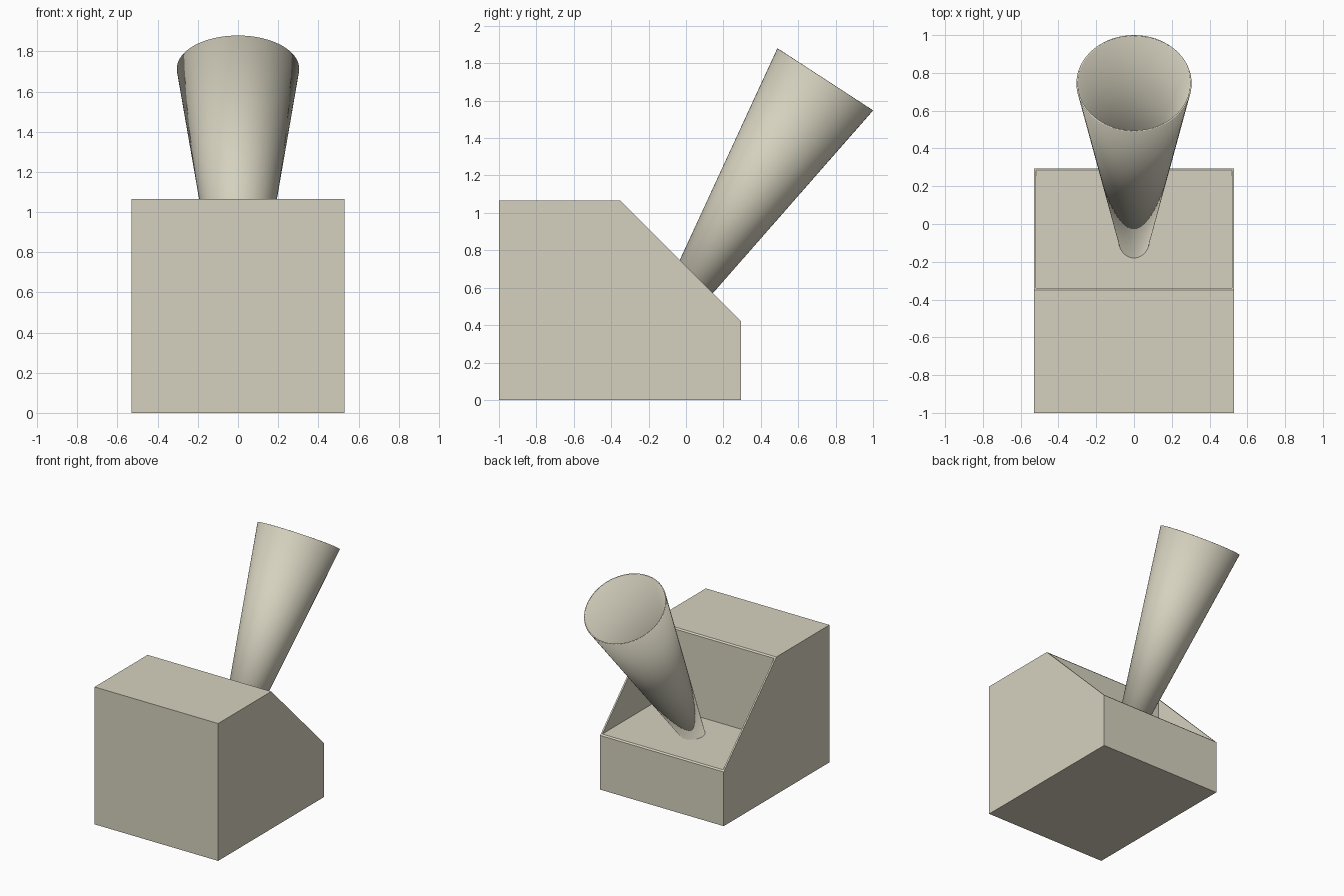
import bpy, bmesh, math
from mathutils import Vector, Matrix

cube = bpy.data.objects.get("Cube")
if cube:
    bpy.data.objects.remove(cube, do_unlink=True)

beige = bpy.data.materials.new("warm_beige")
beige.use_nodes = True
COLOUR = (0.67, 0.64, 0.52, 1)
beige.diffuse_color = COLOUR
beige.node_tree.nodes["Principled BSDF"].inputs["Base Color"].default_value = COLOUR


def add_object(name, bm):
    bmesh.ops.recalc_face_normals(bm, faces=bm.faces)
    mesh = bpy.data.meshes.new(name)
    bm.to_mesh(mesh)
    bm.free()
    mesh.materials.append(beige)
    obj = bpy.data.objects.new(name, mesh)
    bpy.context.collection.objects.link(obj)
    return obj


def prism(name, profile, half_width):
    """Extrude a (y, z) side profile across x."""
    bm = bmesh.new()
    face = bm.faces.new([bm.verts.new((-half_width, y, z)) for y, z in profile])
    moved = bmesh.ops.extrude_face_region(bm, geom=[face])["geom"]
    verts = [v for v in moved if isinstance(v, bmesh.types.BMVert)]
    bmesh.ops.translate(bm, verts=verts, vec=(2 * half_width, 0, 0))
    return add_object(name, bm)


# Block with a sloped back, hollowed by a wedge that leaves a thin rim
block = prism("block", [(-1, 0), (0.295, 0), (0.295, 0.42), (-0.35, 1.065), (-1, 1.065)], 0.53)
recess = prism("recess_cutter", [(-0.34, 0.43), (0.285, 0.43), (0.385, 0.43),
                                 (0.385, 1.2), (-0.34, 1.2)], 0.518)
recess.hide_render = True
recess.hide_viewport = True
cut = block.modifiers.new("recess", 'BOOLEAN')
cut.object = recess
cut.operation = 'DIFFERENCE'
cut.solver = 'EXACT'

# Tilted hollow cone rising from the floor of the recess
TILT, FLARE = math.radians(33), math.tan(math.radians(8.25))
LENGTH, RADIUS, WALL = 1.65, 0.305, 0.008
axis = Vector((0, math.sin(TILT), math.cos(TILT)))
mouth = Vector((0, 0.744, 1.713))

bm = bmesh.new()
bmesh.ops.create_cone(bm, cap_ends=False, segments=64, depth=LENGTH,
                      radius1=RADIUS - LENGTH * FLARE, radius2=RADIUS)
bmesh.ops.transform(bm, verts=bm.verts, matrix=Matrix.Translation(mouth - axis * LENGTH / 2)
                    @ Matrix.Rotation(-TILT, 4, 'X'))
cone = add_object("cone_tube", bm)
wall = cone.modifiers.new("wall", 'SOLIDIFY')
wall.thickness = WALL
wall.offset = -1

bpy.ops.object.select_all(action='DESELECT')
cone.select_set(True)
bpy.context.view_layer.objects.active = cone
bpy.ops.object.shade_smooth_by_angle(angle=math.radians(35))
